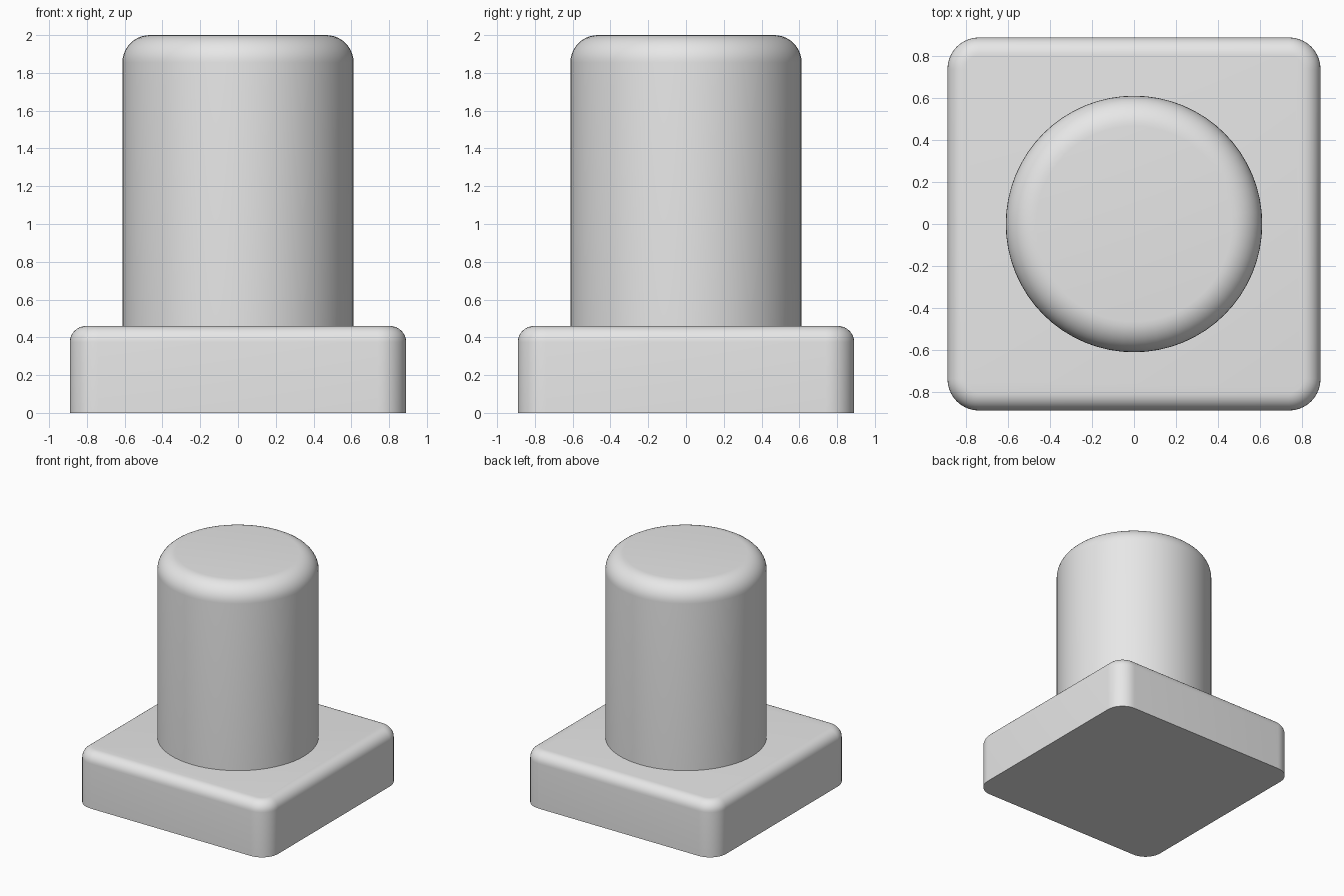
import bpy, bmesh, math
from mathutils import Matrix

cube = bpy.data.objects.get("Cube")
if cube:
    bpy.data.objects.remove(cube, do_unlink=True)

grey = bpy.data.materials.new("light_grey")
grey.use_nodes = True
colour = (0.8, 0.8, 0.8, 1)
grey.diffuse_color = colour
grey.node_tree.nodes["Principled BSDF"].inputs["Base Color"].default_value = colour


def round_edges(bm, edges, radius, segments):
    bmesh.ops.bevel(bm, geom=edges, offset=radius, segments=segments,
                    profile=0.5, affect='EDGES', clamp_overlap=True)


def top_rim(bm, top):
    return [e for e in bm.edges if all(abs(v.co.z - top) < 1e-4 for v in e.verts)]


def finish(bm, name):
    mesh = bpy.data.meshes.new(name)
    bm.to_mesh(mesh)
    bm.free()
    mesh.materials.append(grey)
    obj = bpy.data.objects.new(name, mesh)
    bpy.context.collection.objects.link(obj)
    bpy.ops.object.select_all(action='DESELECT')
    obj.select_set(True)
    bpy.context.view_layer.objects.active = obj
    bpy.ops.object.shade_smooth_by_angle(angle=math.radians(35))


# Square base: rounded upright corners, softer rounded top rim, sharp bottom
width, base_top = 1.78, 0.46
bm = bmesh.new()
bmesh.ops.create_cube(bm, size=1, matrix=Matrix.Translation((0, 0, base_top / 2))
                      @ Matrix.Diagonal((width, width, base_top, 1)))
upright = [e for e in bm.edges if abs(e.verts[0].co.z - e.verts[1].co.z) > 0.1]
round_edges(bm, upright, 0.15, 10)
round_edges(bm, top_rim(bm, base_top), 0.085, 8)
finish(bm, "square_base")

# Round post with a rounded top rim, standing on the base
post_top, post_bottom = 2.0, base_top - 0.02
height = post_top - post_bottom
bm = bmesh.new()
bmesh.ops.create_cone(bm, cap_ends=True, segments=64, radius1=0.612, radius2=0.612,
                      depth=height, matrix=Matrix.Translation((0, 0, post_bottom + height / 2)))
round_edges(bm, top_rim(bm, post_top), 0.145, 10)
finish(bm, "round_post")
